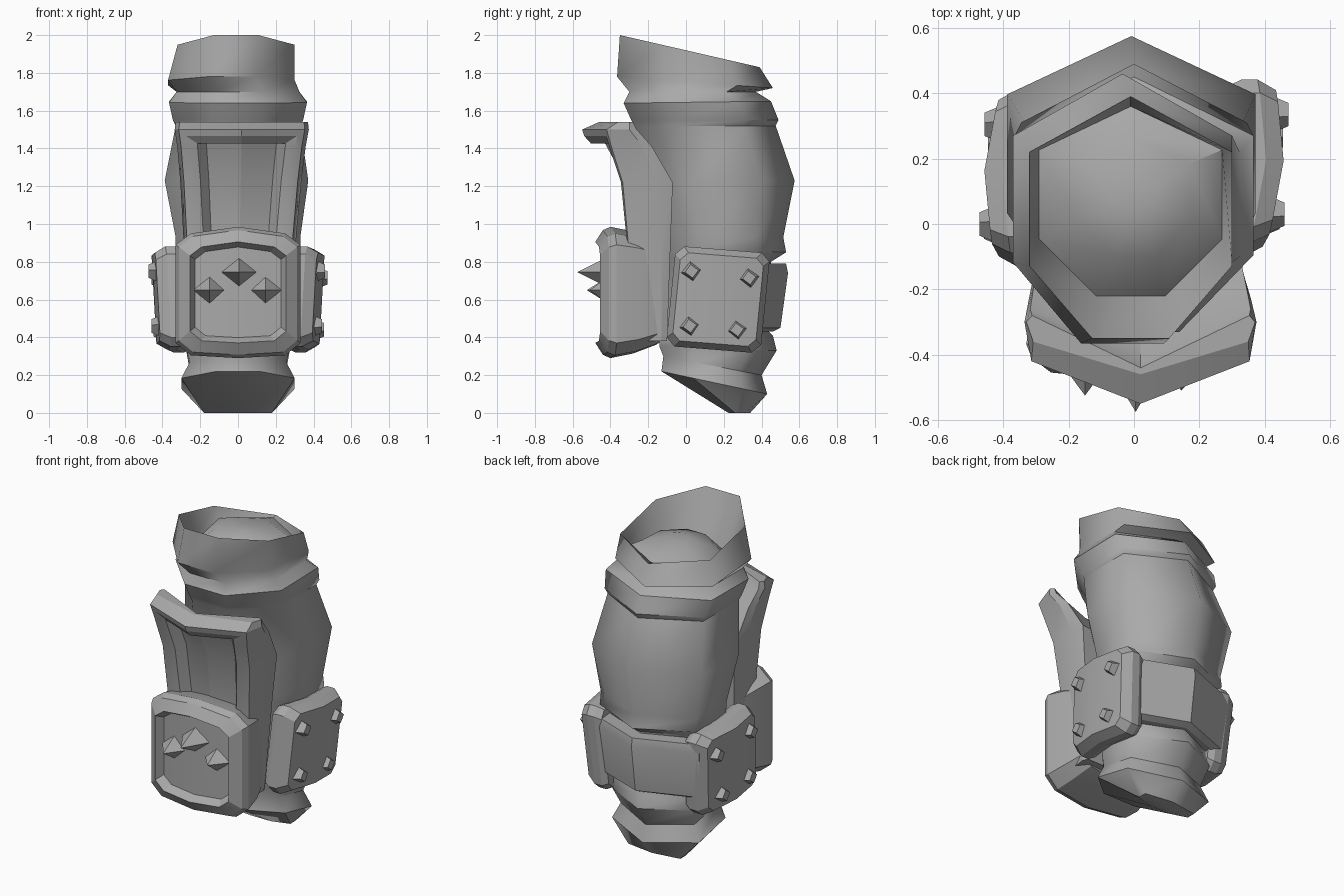
import bpy, bmesh, math
from mathutils import Vector, Matrix

if "Cube" in bpy.data.objects:
    bpy.data.objects.remove(bpy.data.objects["Cube"], do_unlink=True)

grey = bpy.data.materials.new("plain_grey")
grey.use_nodes = True
grey.diffuse_color = (0.4, 0.4, 0.4, 1)
bsdf = next(n for n in grey.node_tree.nodes if n.type == 'BSDF_PRINCIPLED')
bsdf.inputs["Base Color"].default_value = (0.4, 0.4, 0.4, 1)


def finish(name, bm, angle=20, upright_angle=None):
    """Smooth edges below an angle (steep edges may have their own) and link."""
    bmesh.ops.recalc_face_normals(bm, faces=bm.faces[:])
    for f in bm.faces:
        f.smooth = True
    for e in bm.edges:
        a, b = (v.co for v in e.verts)
        steep = abs(a.z - b.z) > 0.6 * (a - b).length
        limit = upright_angle if steep and upright_angle else angle
        e.smooth = e.calc_face_angle(0) < math.radians(limit)
    mesh = bpy.data.meshes.new(name)
    bm.to_mesh(mesh)
    bm.free()
    mesh.materials.append(grey)
    ob = bpy.data.objects.new(name, mesh)
    bpy.context.collection.objects.link(ob)


def loft(rings, split_caps=False):
    """Skin closed rings of points; caps may be folded along their middle."""
    bm = bmesh.new()
    loops = [[bm.verts.new(p) for p in ring] for ring in rings]
    n = len(loops[0])
    for a, b in zip(loops, loops[1:]):
        for i in range(n):
            j = (i + 1) % n
            bm.faces.new((a[i], a[j], b[j], b[i]))
    for loop in (loops[0], loops[-1]):
        cap = bm.faces.new(loop)
        if split_caps:
            bmesh.utils.face_split(cap, loop[0], loop[n // 2])
    bmesh.ops.recalc_face_normals(bm, faces=bm.faces[:])
    return bm


# Seven-sided section: (x share of half width, share of the way front to back)
SECTION = [(0, 1), (1, 0.77), (1, 0.3), (0.38, 0), (-0.38, 0), (-1, 0.3), (-1, 0.77)]


def limb_ring(zf, zb, yf, yb, w, dx=0.0):
    return [(x * w + dx, yf + (yb - yf) * t, zf + (zb - zf) * t) for x, t in SECTION]


# Sleeve: domed filling, collar, folds, swelling middle, wrinkled lower end
sleeve_rings = [
    (1.88, 1.87, 0.03, 0.14, 0.06),
    (1.84, 1.855, -0.10, 0.27, 0.17),
    (1.70, 1.825, -0.22, 0.36, 0.28, -0.01),
    (2.0, 1.83, -0.35, 0.39, 0.31, -0.01),
    (1.78, 1.72, -0.365, 0.46, 0.335, -0.035),
    (1.70, 1.70, -0.30, 0.37, 0.325),
    (1.64, 1.65, -0.33, 0.45, 0.365),
    (1.55, 1.55, -0.29, 0.49, 0.345),
    (1.52, 1.52, -0.275, 0.475, 0.33),
    (1.23, 1.23, -0.20, 0.575, 0.38, -0.008),
    (0.93, 0.93, -0.12, 0.515, 0.33),
    (0.88, 0.85, -0.12, 0.53, 0.33),
    (0.82, 0.80, -0.10, 0.45, 0.31),
    (0.45, 0.44, -0.10, 0.43, 0.28),
    (0.38, 0.41, -0.14, 0.46, 0.27),
    (0.35, 0.33, -0.14, 0.48, 0.275),
    (0.30, 0.20, -0.12, 0.40, 0.255),
    (0.22, 0.10, -0.13, 0.43, 0.30),
    (0, 0, 0.225, 0.34, 0.18),
]
finish("sleeve", loft([limb_ring(*r) for r in sleeve_rings]), 34, 72)

# Strap joining the side plates behind
strap_rings = [
    (0.43, 0.43, -0.05, 0.46, 0.33),
    (0.45, 0.45, -0.07, 0.50, 0.35),
    (0.74, 0.74, -0.07, 0.54, 0.37),
    (0.79, 0.79, -0.05, 0.53, 0.35),
]
finish("strap", loft([limb_ring(*r) for r in strap_rings]), 30)


# Flared upper guard with a stepped recess: z, half width, then y of
# centre ridge, front corner, side corner, back corner and back centre
def guard_ring(z, w, yc, yf, ys, yb, ybc):
    dx = 0.018 * (z - 0.4)
    half = [(0.94 * w, yf), (w, ys), (0.95 * w, yb)]
    pts = [(0, yc)] + half + [(0, ybc)] + [(-x, y) for x, y in reversed(half)]
    return [(x + dx, y, z) for x, y in pts]


guard_rings = [
    (0.38, 0.27, -0.32, -0.26, -0.13, -0.10, -0.10),
    (0.95, 0.30, -0.37, -0.31, -0.13, -0.08, -0.08),
    (1.22, 0.32, -0.41, -0.335, -0.15, -0.07, -0.10),
    (1.41, 0.34, -0.515, -0.395, -0.23, -0.18, -0.30),
    (1.50, 0.355, -0.55, -0.42, -0.30, -0.26, -0.41),
    (1.54, 0.35, -0.46, -0.36, -0.30, -0.28, -0.44),
]
bm = loft([guard_ring(*r) for r in guard_rings])
bm.faces.ensure_lookup_table()
sides = len(guard_ring(*guard_rings[0]))
front = [bm.faces[row * sides + col] for row in range(4) for col in (0, sides - 1)]
for thick, depth in ((0.035, 0), (0.05, -0.02), (0.03, -0.06)):
    bmesh.ops.inset_region(bm, faces=front, thickness=thick, depth=depth,
                           use_even_offset=True, use_boundary=True)
finish("upper_guard", bm, 22)


def plate(name, half_outline, layers, place):
    """Chamfered plate: stacked scaled outlines, folded along the middle."""
    outline = half_outline + [(-u, v) for u, v in reversed(half_outline[1:-1])]
    rings = [[place(u * s, v * s, d) for u, v in outline] for s, d in layers]
    finish(name, loft(rings, True))


# Framed front plate
plate("front_plate",
      [(0, 0.345), (0.25, 0.31), (0.33, 0.25), (0.33, -0.27), (0.25, -0.335), (0, -0.35)],
      [(0.8, 0.16), (0.93, 0.28), (1, 0.40), (0.95, 0.44), (0.77, 0.48), (0.69, 0.43)],
      lambda u, v, d: (u, -d + 0.1 * abs(u), 0.64 + v))


def pyramid(name, base, tip, r0, r1, turn=0.0, tall=1.0):
    """Four-sided spike from base to tip."""
    base, tip = Vector(base), Vector(tip)
    axis = tip - base
    rot = axis.to_track_quat('Z', 'Y').to_matrix().to_4x4()
    bm = bmesh.new()
    bmesh.ops.create_cone(bm, cap_ends=True, segments=4, radius1=r0, radius2=r1,
                          depth=axis.length, matrix=Matrix.Translation((base + tip) / 2)
                          @ rot @ Matrix.Rotation(turn, 4, 'Z')
                          @ Matrix.Diagonal((1, tall, 1, 1)))
    bmesh.ops.remove_doubles(bm, verts=bm.verts[:], dist=0.0005)
    finish(name, bm, 10)


# Three front spikes
for label, x, z, tip_y, r in (("left", 0.145, 0.65, -0.51, 0.085),
                              ("middle", 0.005, 0.745, -0.575, 0.098),
                              ("right", -0.15, 0.65, -0.525, 0.085)):
    pyramid(label + "_front_spike", (x, -0.41, z), (x, tip_y, z), r, 0, 0, 0.85)

# Paired side plates with four studs each, both turned slightly the same way
for side, label in ((1, "left"), (-1, "right")):
    mid = 0.155 + 0.015 * side
    plate(label + "_side_plate",
          [(0, 0.265), (0.205, 0.265), (0.25, 0.22), (0.25, -0.22), (0.205, -0.265), (0, -0.265)],
          [(0.93, 0.30), (1, 0.34), (1, 0.39), (0.88, 0.445)],
          lambda u, v, d: (side * (d - 0.14 * abs(u) + 0.055 * v) + 0.045 * u,
                           mid + u + 0.1 * v, 0.60 + v - 0.08 * u))
    for i, (u, z) in enumerate(((-0.14, 0.75), (0.165, 0.715), (-0.15, 0.46), (0.10, 0.44))):
        x = side * (0.41 + 0.05 * (z - 0.65)) + 0.045 * u
        pyramid(f"{label}_stud_{i + 1}", (x, mid + u, z), (x + side * 0.052, mid + u, z),
                0.058, 0.036, 0.15)
